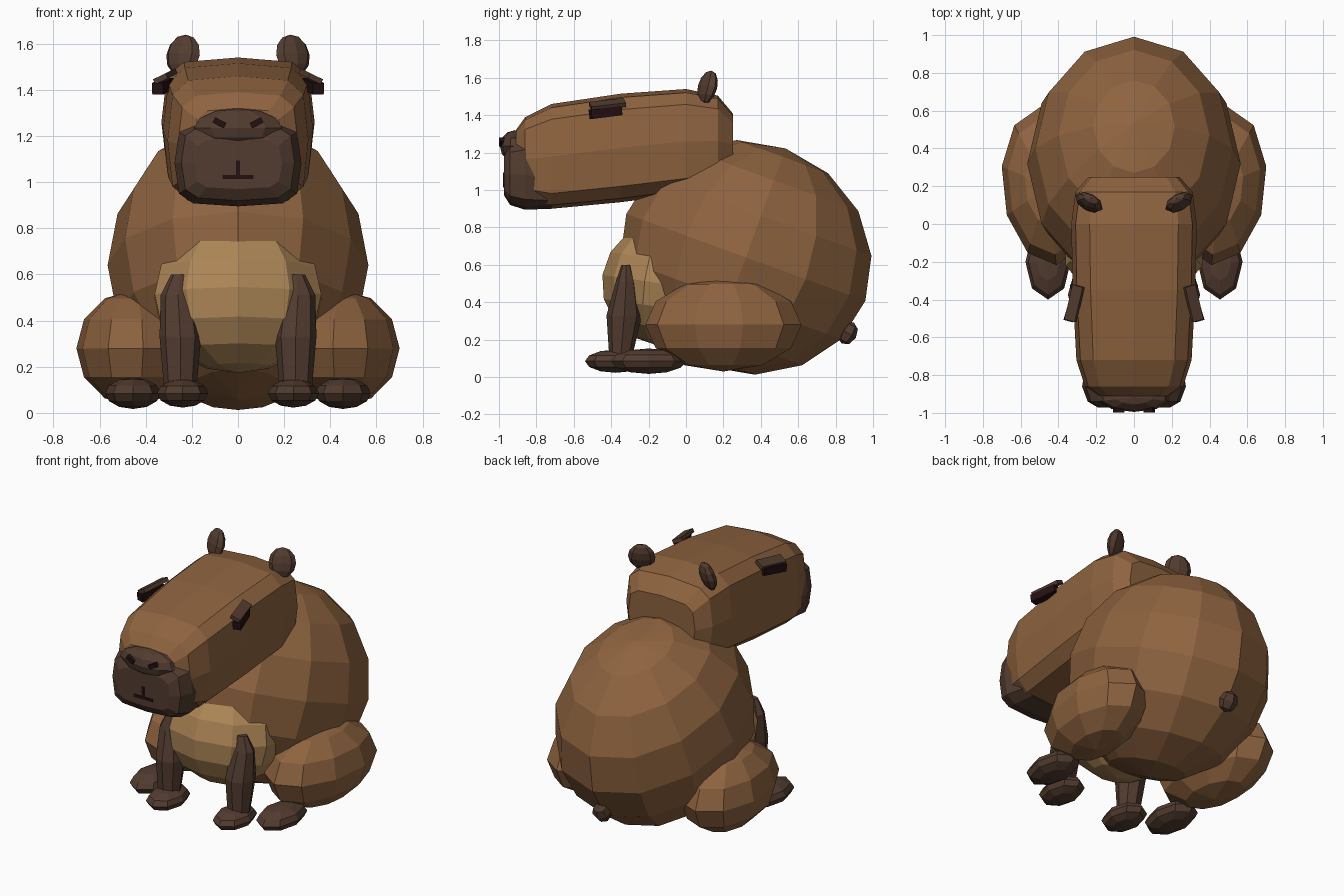
import bpy, bmesh, math
from mathutils import Vector, Matrix, Euler

if "Cube" in bpy.data.objects:
    bpy.data.objects.remove(bpy.data.objects["Cube"])


def material(name, rgb):
    m = bpy.data.materials.new(name)
    m.use_nodes = True
    m.diffuse_color = (*rgb, 1)
    m.node_tree.nodes["Principled BSDF"].inputs["Base Color"].default_value = (*rgb, 1)
    return m


FUR = material("brown fur", (0.27, 0.125, 0.05))
TAN = material("tan belly", (0.42, 0.24, 0.095))
DARK = material("dark brown", (0.085, 0.045, 0.029))
BLACK = material("near black", (0.018, 0.005, 0.006))


def finish(name, bm, mat):
    bmesh.ops.recalc_face_normals(bm, faces=bm.faces)
    mesh = bpy.data.meshes.new(name)
    bm.to_mesh(mesh)
    bm.free()
    mesh.materials.append(mat)
    obj = bpy.data.objects.new(name, mesh)
    bpy.context.collection.objects.link(obj)
    return obj


def placed(center, size, rot):
    turn = Euler([math.radians(a) for a in rot]).to_matrix().to_4x4()
    return Matrix.Translation(center) @ turn @ Matrix.Diagonal((*size, 1))


def ball(name, center, radii, mat, rot=(0, 0, 0), segs=8, rings=6):
    bm = bmesh.new()
    bmesh.ops.create_uvsphere(bm, u_segments=segs, v_segments=rings, radius=1,
                              matrix=placed(center, radii, rot))
    return finish(name, bm, mat)


def block(name, center, size, mat, rot=(0, 0, 0)):
    bm = bmesh.new()
    bmesh.ops.create_cube(bm, size=1, matrix=placed(center, size, rot))
    return finish(name, bm, mat)


def ring(center, u, v, count, power):
    """Rounded outline spanned by the half axes u and v."""
    def soft(a):
        return math.copysign(abs(a) ** power, a)
    angles = [2 * math.pi * i / count for i in range(count)]
    return [Vector(center) + Vector(u) * soft(math.cos(a)) + Vector(v) * soft(math.sin(a))
            for a in angles]


def loft(name, outlines, mat):
    bm = bmesh.new()
    loops = [[bm.verts.new(p) for p in outline] for outline in outlines]
    for a, b in zip(loops, loops[1:]):
        for i in range(len(a)):
            j = (i + 1) % len(a)
            bm.faces.new((a[i], a[j], b[j], b[i]))
    bm.faces.new(loops[0])
    bm.faces.new(loops[-1])
    return finish(name, bm, mat)


def snout_loft(name, stations, mat):
    """Stations along y: position, half width, bottom, top."""
    loft(name, [ring((0, y, (lo + hi) / 2), (w, 0, 0), (0, 0, (hi - lo) / 2), 12, 0.5)
                for y, w, lo, hi in stations], mat)


# Torso, belly and tail
ball("body", (0, 0.32, 0.64), (0.565, 0.68, 0.62), FUR, (-20, 0, 0), 12, 8)
ball("belly", (0, -0.12, 0.5), (0.38, 0.33, 0.33), TAN, (-8, 0, 0), 10, 8)
ball("tail", (0, 0.865, 0.235), (0.06, 0.05, 0.065), DARK, (-30, 0, 0), 6, 4)

# Head and muzzle
snout_loft("head", [(-0.91, 0.19, 1.0, 1.32), (-0.86, 0.26, 0.94, 1.39),
                    (-0.72, 0.305, 0.9, 1.46), (-0.35, 0.325, 0.935, 1.515),
                    (0, 0.332, 0.98, 1.54), (0.17, 0.31, 1.02, 1.505),
                    (0.25, 0.24, 1.08, 1.41)], FUR)
snout_loft("muzzle", [(-0.972, 0.19, 0.97, 1.19), (-0.94, 0.245, 0.92, 1.25),
                      (-0.86, 0.275, 0.895, 1.27), (-0.72, 0.25, 0.9, 1.2)], DARK)
ball("nose", (0, -0.915, 1.235), (0.2, 0.08, 0.085), DARK, segs=10)

# Mouth lines
block("mouth_line", (0, -0.973, 1.022), (0.135, 0.009, 0.018), BLACK)
block("lip_line", (0, -0.973, 1.058), (0.018, 0.009, 0.07), BLACK)

for s, side in ((1, "left"), (-1, "right")):
    # Face details
    block(side + "_nostril", (s * 0.08, -0.982, 1.257), (0.055, 0.034, 0.026), BLACK,
          (0, -s * 28, 0))
    block(side + "_eye", (s * 0.325, -0.43, 1.415), (0.05, 0.17, 0.05), BLACK,
          (7, 0, s * 16))
    block(side + "_eyelid", (s * 0.315, -0.42, 1.458), (0.062, 0.19, 0.024), DARK,
          (7, s * 25, s * 16))
    ball(side + "_ear", (s * 0.238, 0.115, 1.55), (0.082, 0.04, 0.092), DARK,
         (-15, 0, s * 28))

    # Hind legs
    ball(side + "_haunch", (s * 0.455, 0.2, 0.28), (0.245, 0.42, 0.25), FUR,
         (0, 0, -s * 6), 10, 6)
    ball(side + "_hind_foot", (s * 0.455, -0.2, 0.085), (0.12, 0.2, 0.068), DARK)

    # Front legs
    loft(side + "_front_leg", [ring((s * x, y, z), (u, 0, 0), (0, v, 0), 8, 1)
                               for x, y, z, u, v in [(0.25, -0.35, 0.1, 0.07, 0.06),
                                                     (0.25, -0.33, 0.33, 0.09, 0.095),
                                                     (0.26, -0.32, 0.51, 0.075, 0.055),
                                                     (0.25, -0.32, 0.6, 0.04, 0.025)]], DARK)
    ball(side + "_front_foot", (s * 0.24, -0.375, 0.085), (0.11, 0.165, 0.062), DARK)
